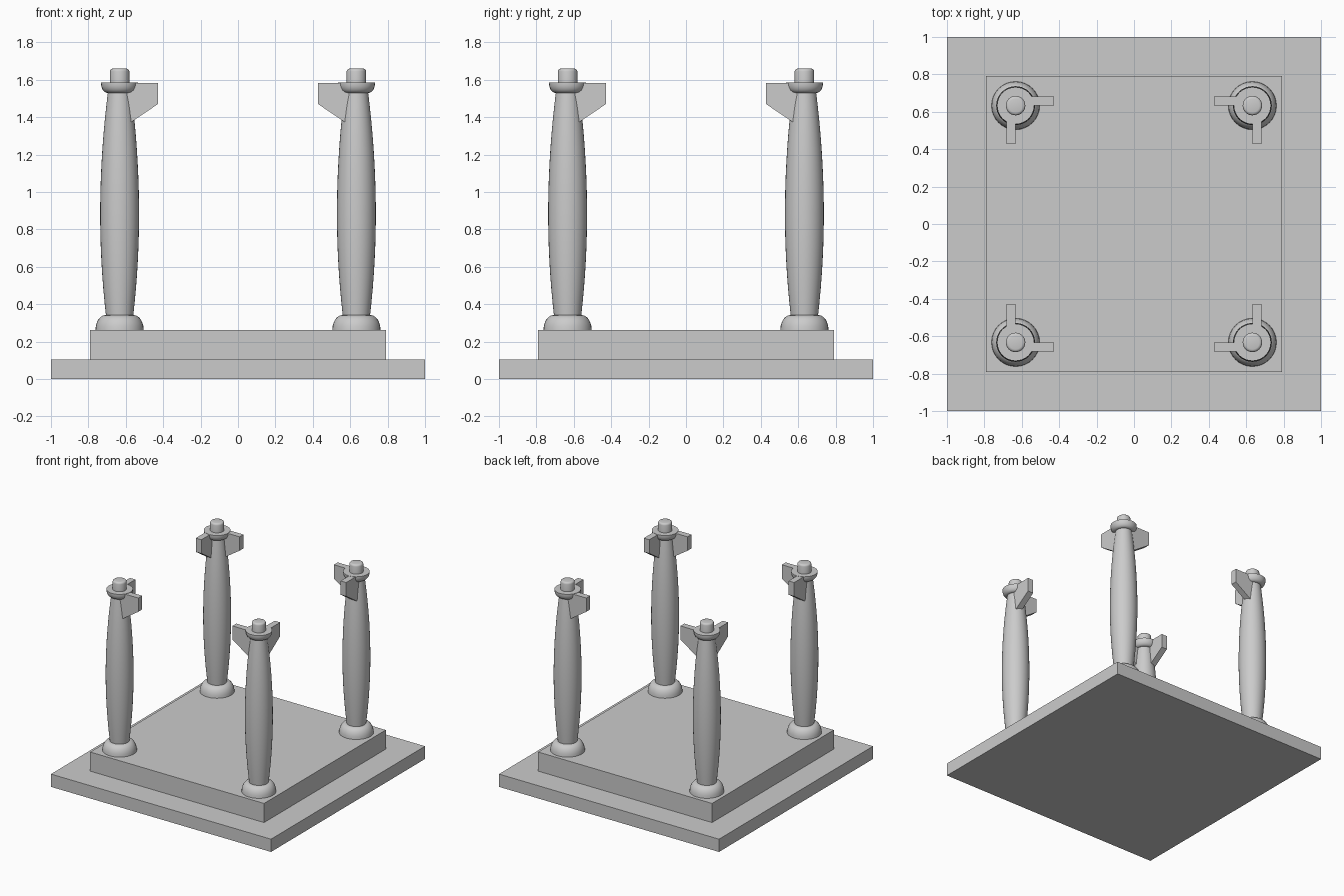
import bpy
import bmesh
from math import sin, cos, pi

cube = bpy.data.objects.get("Cube")
if cube:
    bpy.data.objects.remove(cube, do_unlink=True)

stone = bpy.data.materials.new("grey_stone")
stone.use_nodes = True
GREY = (0.6, 0.6, 0.6, 1.0)
stone.diffuse_color = GREY
stone.node_tree.nodes["Principled BSDF"].inputs["Base Color"].default_value = GREY

SEGMENTS = 32
SPACING = 0.633


def finish(bm, name, smooth=False):
    bmesh.ops.recalc_face_normals(bm, faces=bm.faces)
    mesh = bpy.data.meshes.new(name)
    bm.to_mesh(mesh)
    bm.free()
    mesh.materials.append(stone)
    obj = bpy.data.objects.new(name, mesh)
    bpy.context.collection.objects.link(obj)
    if smooth:
        bpy.ops.object.select_all(action="DESELECT")
        obj.select_set(True)
        bpy.context.view_layer.objects.active = obj
        bpy.ops.object.shade_smooth_by_angle(angle=pi / 5)
    return obj


def slab(name, half, bottom, top):
    bm = bmesh.new()
    bmesh.ops.create_cube(bm, size=1)
    for v in bm.verts:
        v.co.x *= 2 * half
        v.co.y *= 2 * half
        v.co.z = top if v.co.z > 0 else bottom
    return finish(bm, name)


def turned(name, profile, x, y):
    """Lathe a (radius, height) profile into a closed solid at x, y."""
    bm = bmesh.new()
    rings = []
    for r, z in profile:
        angles = [2 * pi * i / SEGMENTS for i in range(SEGMENTS)]
        rings.append([bm.verts.new((x + r * cos(a), y + r * sin(a), z)) for a in angles])
    for low, high in zip(rings, rings[1:]):
        for i in range(SEGMENTS):
            j = (i + 1) % SEGMENTS
            bm.faces.new((low[i], low[j], high[j], high[i]))
    bm.faces.new(rings[0][::-1])
    bm.faces.new(rings[-1])
    return finish(bm, name, smooth=True)


def bracket(name, sx, sy, along_x):
    """Tapered plate reaching inward from a column, set outside its centre line."""
    outline = [(0, 1.583), (0.205, 1.583), (0.205, 1.47), (0, 1.333)]
    bm = bmesh.new()
    sides = []
    for offset in (0, 0.05):
        ring = []
        for reach, z in outline:
            inward, outward = SPACING - reach, SPACING + offset
            px, py = (inward, outward) if along_x else (outward, inward)
            ring.append(bm.verts.new((sx * px, sy * py, z)))
        sides.append(ring)
        bm.faces.new(ring)
    for i in range(len(outline)):
        j = (i + 1) % len(outline)
        bm.faces.new((sides[0][i], sides[0][j], sides[1][j], sides[1][i]))
    return finish(bm, name)


def shaft_radius(z):
    span, drop = (0.54, 0.031) if z < 0.88 else (0.65, 0.041)
    return 0.104 - drop * ((z - 0.88) / span) ** 2


# Turned profiles
quarter = [i * pi / 12 for i in range(7)]
foot = [(0.076 + 0.053 * cos(a), 0.262 + 0.08 * sin(a)) for a in quarter]
shaft = [(shaft_radius(z), z) for z in [0.335 + 1.2 * i / 16 for i in range(17)]]
collar = [(0.065 + 0.034 * sin(a), 1.58 - 0.05 * cos(a)) for a in quarter]
collar.append((0.099, 1.585))
peg = [(0.052, 1.57)] + [(0.037 + 0.015 * cos(a), 1.645 + 0.015 * sin(a)) for a in quarter[::2]]

# Stepped base
slab("lower_step", 1.0, 0.0, 0.105)
slab("upper_step", 0.79, 0.105, 0.262)

# Four corner columns with their brackets
for depth, sy in (("front", -1), ("back", 1)):
    for side, sx in (("left", 1), ("right", -1)):
        corner = f"{depth}_{side}"
        x, y = sx * SPACING, sy * SPACING
        for part, profile in (("foot", foot), ("shaft", shaft), ("collar", collar), ("peg", peg)):
            turned(f"{corner}_column_{part}", profile, x, y)
        bracket(f"{corner}_side_bracket", sx, sy, True)
        bracket(f"{corner}_depth_bracket", sx, sy, False)
